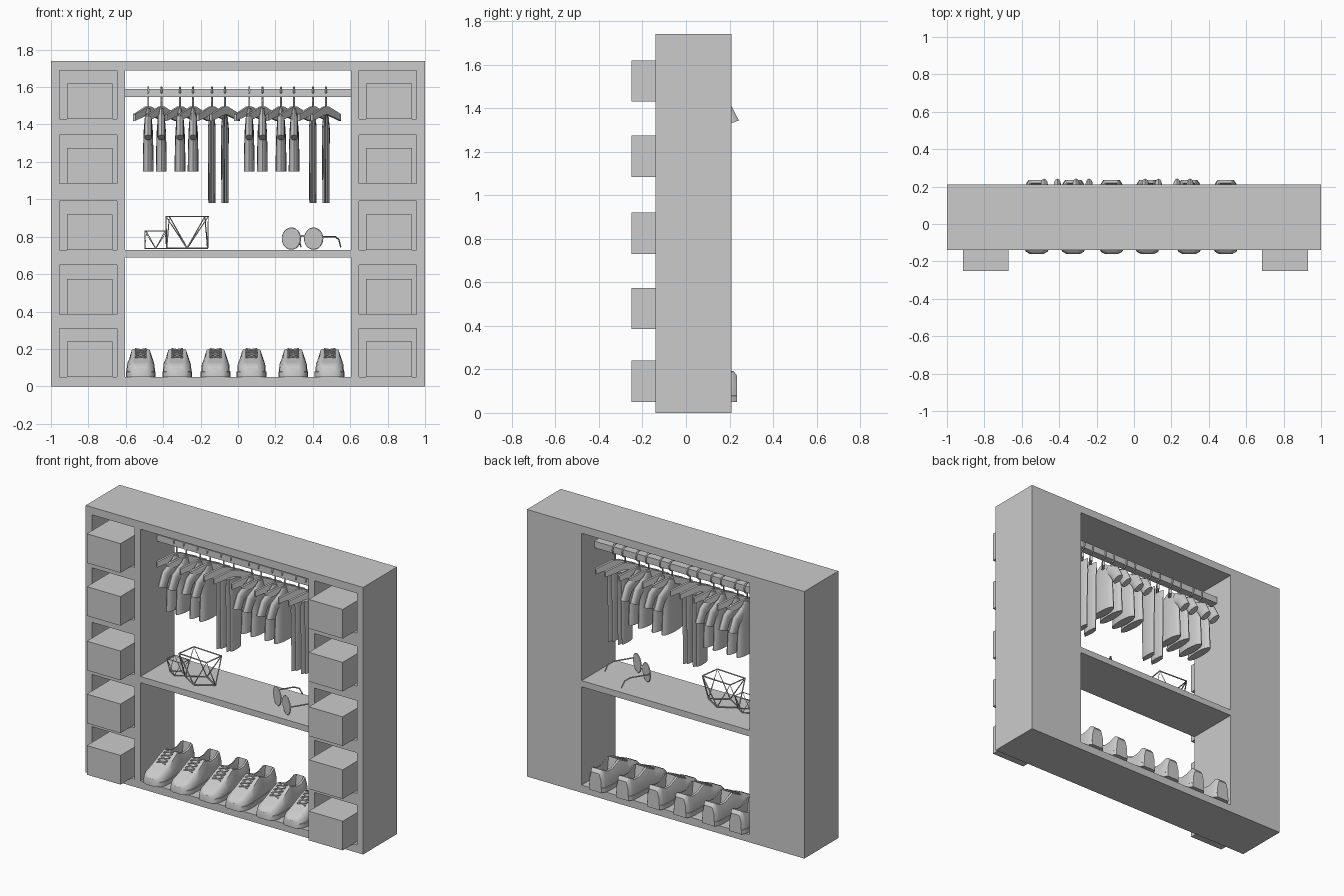
import bpy, bmesh, math
from mathutils import Vector, Matrix

cube = bpy.data.objects.get("Cube")
if cube:
    bpy.data.objects.remove(cube, do_unlink=True)

grey = bpy.data.materials.new("light_grey")
grey.use_nodes = True
grey.diffuse_color = (0.6, 0.6, 0.6, 1)
grey.node_tree.nodes["Principled BSDF"].inputs["Base Color"].default_value = (0.6, 0.6, 0.6, 1)


def add(name, mesh, loc=(0, 0, 0), angle=None):
    if not mesh.materials:
        mesh.materials.append(grey)
    ob = bpy.data.objects.new(name, mesh)
    ob.location = loc
    bpy.context.collection.objects.link(ob)
    if angle:
        bpy.ops.object.select_all(action='DESELECT')
        ob.select_set(True)
        bpy.context.view_layer.objects.active = ob
        bpy.ops.object.shade_smooth_by_angle(angle=math.radians(angle))
    return ob


def finish(bm, name):
    bmesh.ops.recalc_face_normals(bm, faces=bm.faces)
    me = bpy.data.meshes.new(name)
    bm.to_mesh(me)
    bm.free()
    return me


def box(name, x0, x1, y0, y1, z0, z1):
    bm = bmesh.new()
    m = Matrix.Translation(((x0 + x1) / 2, (y0 + y1) / 2, (z0 + z1) / 2)) \
        @ Matrix.Diagonal((abs(x1 - x0), y1 - y0, z1 - z0, 1))
    bmesh.ops.create_cube(bm, size=1, matrix=m)
    return add(name, finish(bm, name))


def loft(bm, rings):
    """Skin equal-length rings of points and cap both ends."""
    vs = [[bm.verts.new(p) for p in r] for r in rings]
    n = len(vs[0])
    for a, b in zip(vs, vs[1:]):
        for i in range(n):
            bm.faces.new((a[i], a[(i + 1) % n], b[(i + 1) % n], b[i]))
    bm.faces.new(vs[0])
    bm.faces.new(vs[-1])


def tube(name, paths, r):
    """Mesh of thin round wires along point paths."""
    cu = bpy.data.curves.new(name, 'CURVE')
    cu.dimensions = '3D'
    cu.bevel_depth = r
    cu.bevel_resolution = 1
    cu.use_fill_caps = True
    for path in paths:
        sp = cu.splines.new('POLY')
        sp.points.add(len(path) - 1)
        for p, co in zip(sp.points, path):
            p.co = (*co, 1)
    ob = bpy.data.objects.new(name, cu)
    bpy.context.collection.objects.link(ob)
    me = bpy.data.meshes.new_from_object(ob.evaluated_get(bpy.context.evaluated_depsgraph_get()))
    bpy.data.objects.remove(ob)
    bpy.data.curves.remove(cu)
    me.name = name
    return me


def oval(c, a, b, n=16):
    c, a, b = Vector(c), Vector(a), Vector(b)
    return [c + a * math.cos(t * math.tau / n) + b * math.sin(t * math.tau / n) for t in range(n)]


# Cabinet carcass
F, B, W, H = -0.14, 0.21, 0.605, 1.74
box("bottom_board", -1, 1, F, B, 0, 0.05)
box("top_board", -1, 1, F, B, 1.69, H)
box("middle_shelf", -W, W, F, B, 0.69, 0.73)
dividers = [(0.31, 0.385), (0.65, 0.73), (0.99, 1.085), (1.345, 1.43)]
floors = [0.05] + [d[1] for d in dividers]
for side, s, inner, outer in (("left", 1, 0.685, 0.93), ("right", -1, 0.672, 0.915)):
    box(side + "_outer_wall", s * 0.955, s, F, B, 0.05, 1.69)
    box(side + "_inner_wall", s * W, s * 0.648, F, B, 0.05, 1.69)
    box(side + "_back_panel", s * 0.648, s * 0.955, 0.18, B, 0.05, 1.69)
    for z0, z1 in dividers:
        box(side + "_divider", s * 0.648, s * 0.955, F, 0.18, z0, z1)
    for z in floors:
        box(side + "_storage_box", s * inner, s * outer, -0.25, 0.12, z, z + 0.19)

# Clothes rail
MID = 0.055
box("clothes_rail", -W, W, MID - 0.025, MID + 0.025, 1.547, 1.59)

# Hanger: slanted wooden yoke with a wire hook
bm = bmesh.new()
outline = [(-0.125, 1.42), (0, 1.455), (0.125, 1.42), (0.125, 1.455), (0.02, 1.495), (-0.02, 1.495), (-0.125, 1.455)]
along, thick = Vector((0.6, 0.8, 0)), Vector((-0.8, 0.6, 0)) * 0.008
loft(bm, [[along * u + Vector((0, 0, z)) + thick * k for u, z in outline] for k in (-1, 1)])
hanger = finish(bm, "hanger")
arc = [(0, 0.032 * math.cos(a), 1.568 + 0.032 * math.sin(a))
       for a in (math.radians(-80 + i * 26) for i in range(11))]
hook = tube("hanger_hook", [[(0, 0, 1.48), (0, 0, 1.53)] + arc], 0.005)

# Shirt: oval torso with two hanging sleeves
bm = bmesh.new()
torso = [(1.15, 0.029, 0.105), (1.25, 0.028, 0.1), (1.36, 0.025, 0.095),
         (1.42, 0.02, 0.1), (1.455, 0.015, 0.075), (1.487, 0.01, 0.03)]
loft(bm, [oval((0, 0, z), (hx, 0, 0), (0, hy, 0)) for z, hx, hy in torso])
for s in (-1, 1):
    sleeve = [(0.06, 1.425, 0.005, 0.04), (0.115, 1.395, 0.03, 0.032), (0.15, 1.33, 0.038, 0.014)]
    loft(bm, [oval((0, s * y, z), (0.02, 0, 0), (0, s * vy, vz), 12) for y, z, vy, vz in sleeve])
shirt = finish(bm, "shirt")

# Trousers: folded flat legs, slightly rippled
bm = bmesh.new()
legs = [(0.98, 0.019, 0.055), (1.2, 0.02, 0.058), (1.38, 0.021, 0.062), (1.45, 0.014, 0.062)]
for s in (-1, 1):
    loft(bm, [oval((s * hx * 0.45, s * 0.008, z), (hx * 0.55, 0, 0), (0, hy, 0), 12) for z, hx, hy in legs])
trousers = finish(bm, "trousers")

pairs = [(-0.48, shirt), (-0.31, shirt), (-0.14, trousers),
         (0.06, shirt), (0.23, shirt), (0.4, trousers)]
for x0, garment in pairs:
    for x in (x0, x0 + 0.07):
        add("hanger", hanger, (x, MID, 0))
        add("hanger_hook", hook, (x, MID, 0))
        add(garment.name, garment, (x, MID, 0), 40)


# Shoe: cross-sections from toe to heel, with a sunken ankle opening
def shoe_ring(y, w, h, d):
    half = [(1.05 * w, 0), (1.05 * w, 0.028), (w, 0.03), (0.97 * w, 0.03 + (h - 0.03) * 0.5),
            (0.72 * w, h - 0.005), (0.55 * w, h), (0.5 * w, h - d)]
    return [(x, y, z) for x, z in half] + [(-x, y, z) for x, z in reversed(half)]


sections = [(-0.16, 0.035, 0.045, 0), (-0.148, 0.055, 0.062, 0), (-0.11, 0.073, 0.08, 0),
            (-0.05, 0.076, 0.1, 0), (0, 0.072, 0.126, 0), (0.05, 0.066, 0.15, 0),
            (0.062, 0.065, 0.146, 0.08), (0.12, 0.062, 0.12, 0.06), (0.17, 0.062, 0.122, 0.06),
            (0.21, 0.056, 0.142, 0.08), (0.218, 0.053, 0.142, 0), (0.235, 0.042, 0.12, 0)]
bm = bmesh.new()
loft(bm, [shoe_ring(*s) for s in sections])
shoe = finish(bm, "shoe")
lace_rows = [(-0.05 + 0.025 * i, 0.104 + 0.0125 * i) for i in range(4)]
laces = tube("shoe_laces", [[(-s * 0.03, y, z), (s * 0.03, y + 0.018, z + 0.01)]
                            for y, z in lace_rows for s in (-1, 1)], 0.004)
for x in (-0.52, -0.325, -0.12, 0.072, 0.295, 0.49):
    add("shoe", shoe, (x, 0, 0.05), 35)
    add("shoe_laces", laces, (x, 0, 0.05))


# Wire ornaments: open twisted frames
def wire_frame(name, x, y, half, height, r):
    def ring(z, turn, k):
        return [Vector((x + k * half * 1.3 * math.cos(a), y + k * half * 0.8 * math.sin(a), z))
                for a in (math.radians(turn + 90 * i) for i in range(4))]
    lo, hi = ring(0.735 + r, 0, 0.78), ring(0.735 + height, 40, 1.05)
    paths = [lo + lo[:1], hi + hi[:1]]
    for i in range(4):
        paths.append([lo[i], hi[i], lo[(i + 1) % 4]])
    add(name, tube(name, paths, r))


wire_frame("large_wire_ornament", -0.272, 0, 0.108, 0.173, 0.004)
wire_frame("small_wire_ornament", -0.44, 0.01, 0.057, 0.095, 0.0025)

# Spectacles: two round lenses, bridge and curled arms
across = Vector((0.85, -0.53, 0))
back = Vector((0.53, 0.85, 0))
up = Vector((0, 0, 1))
centre = Vector((0.345, -0.04, 0.79))
bm = bmesh.new()
rims, arms = [], []
for s in (-1, 1):
    c = centre + across * s * 0.07
    loft(bm, [oval(c + back * k, across * 0.055, up * 0.055, 24) for k in (-0.003, 0.003)])
    rim = oval(c, across * 0.056, up * 0.056, 24)
    rims.append(rim + rim[:1])
    hinge = c + across * s * 0.055 + up * 0.01
    arms.append([hinge, hinge + back * 0.13, hinge + back * 0.165 - up * 0.015, hinge + back * 0.185 - up * 0.055])
add("spectacle_lenses", finish(bm, "spectacle_lenses"))
bridge = [centre - across * 0.017 + up * 0.01, centre + up * 0.016, centre + across * 0.017 + up * 0.01]
add("spectacle_frame", tube("spectacle_frame", rims + arms + [bridge], 0.004))
